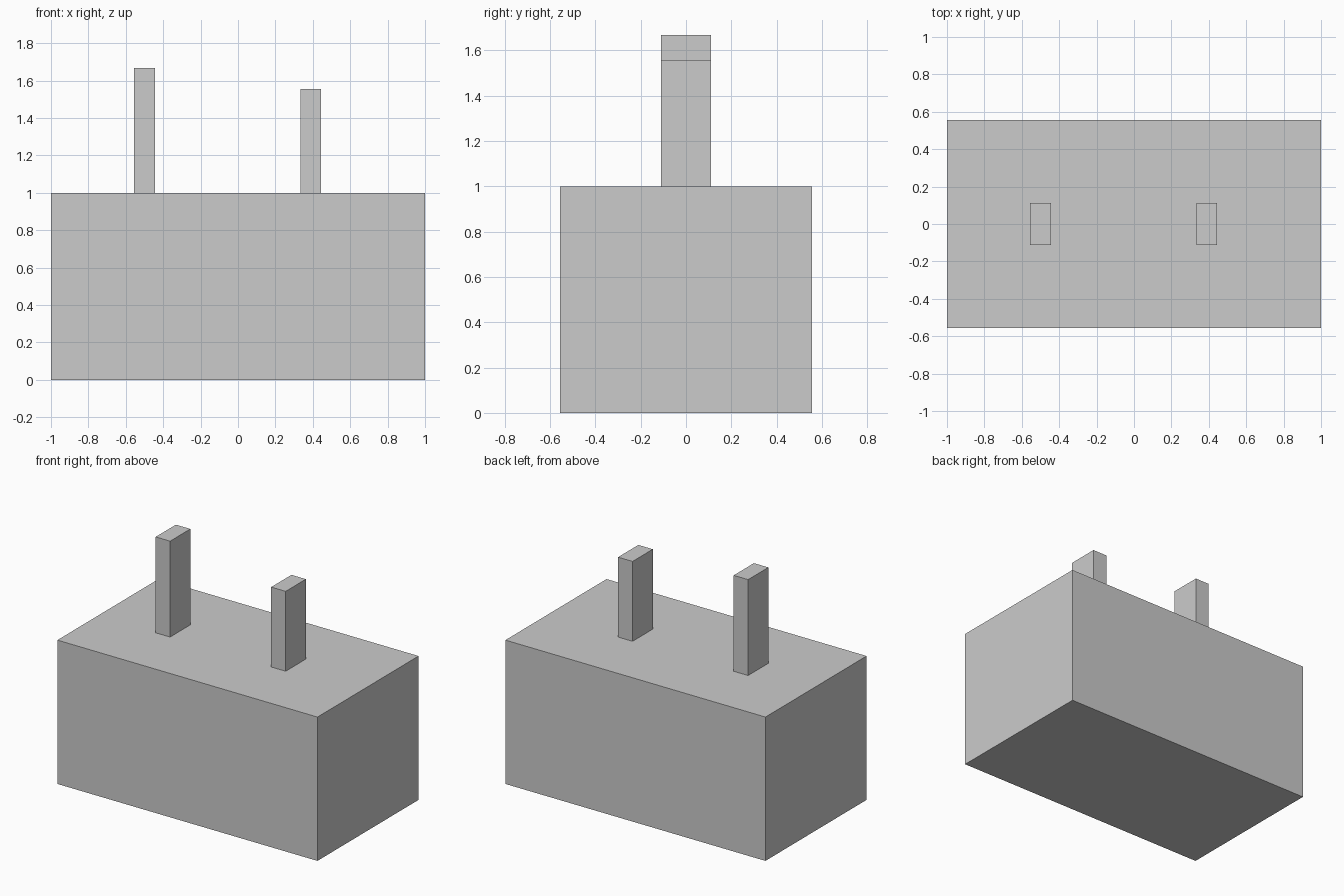
import bpy

if "Cube" in bpy.data.objects:
    bpy.data.objects.remove(bpy.data.objects["Cube"])


def box(name, lo, hi):
    """Add a flat-faced box spanning two opposite corners."""
    centre = [(a + b) / 2 for a, b in zip(lo, hi)]
    bpy.ops.mesh.primitive_cube_add(size=1, location=centre)
    obj = bpy.context.object
    obj.name = name
    obj.scale = [b - a for a, b in zip(lo, hi)]
    bpy.ops.object.transform_apply(location=False, rotation=False, scale=True)
    return obj


U = 1 / 9  # the model sits on a grid of ninths

# Main block
box("body", (-1, -5 * U, 0), (1, 5 * U, 1))

# Two upright posts of different height
for name, x, top in (("tall_post", -5 * U, 15 * U), ("short_post", 3 * U, 14 * U)):
    box(name, (x, -U, 1), (x + U, U, top))
